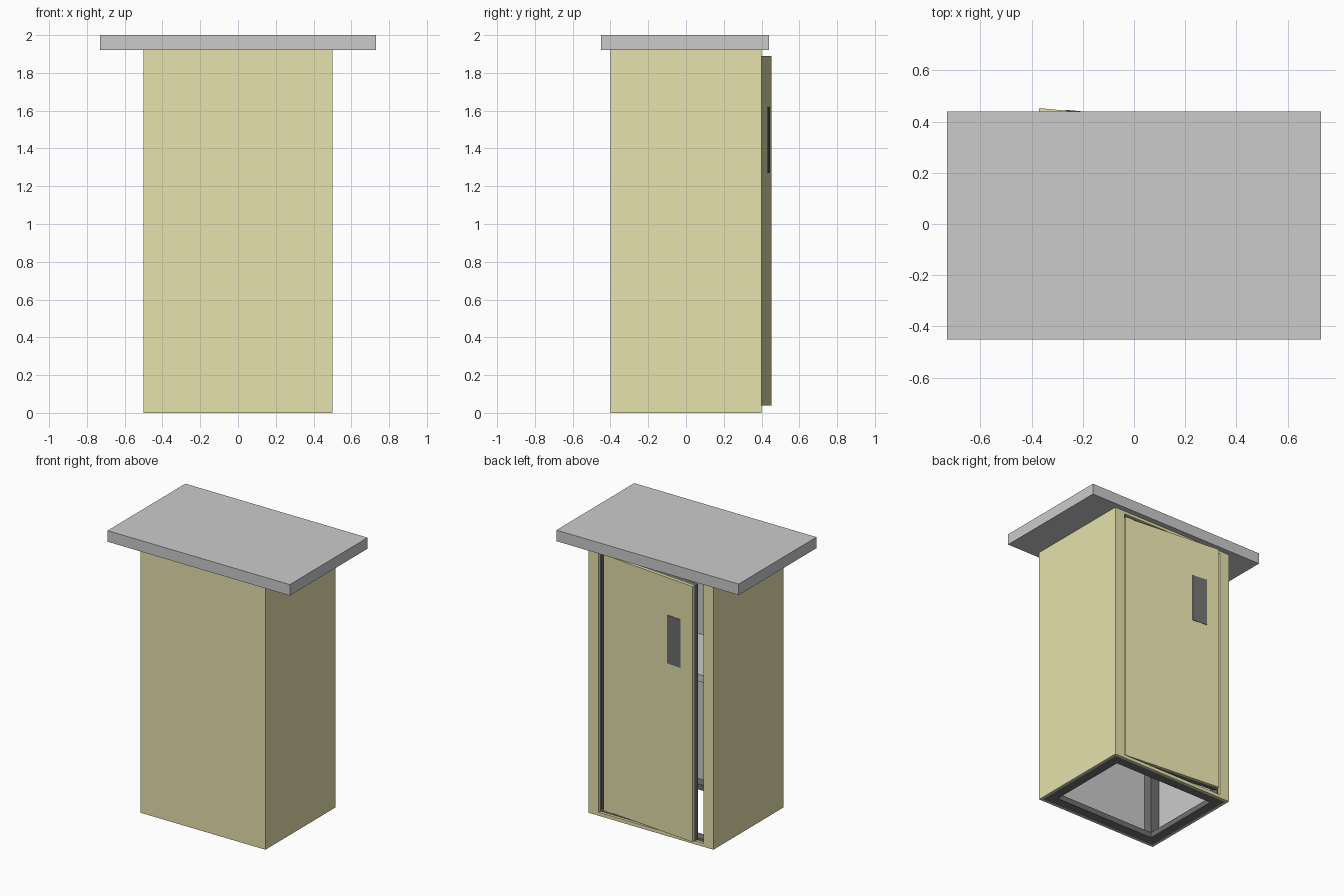
import bpy, math
from mathutils import Matrix

if "Cube" in bpy.data.objects:
    bpy.data.objects.remove(bpy.data.objects["Cube"])


def material(name, rgb):
    m = bpy.data.materials.new(name)
    m.diffuse_color = (*rgb, 1)
    m.use_nodes = True
    m.node_tree.nodes["Principled BSDF"].inputs["Base Color"].default_value = m.diffuse_color
    return m


YELLOW = material("yellow_paint", (0.80, 0.76, 0.42))
DARK = material("dark_metal", (0.16, 0.16, 0.16))


def box(name, x, y, z, mat=None):
    """Axis-aligned box from (min, max) pairs."""
    bpy.ops.mesh.primitive_cube_add(size=1)
    o = bpy.context.object
    o.name = name
    lo, hi = zip(x, y, z)
    size = [b - a for a, b in zip(lo, hi)]
    mid = [(a + b) / 2 for a, b in zip(lo, hi)]
    o.data.transform(Matrix.Translation(mid) @ Matrix.Diagonal((*size, 1)))
    if mat:
        o.data.materials.append(mat)
    return o


W, D, H = 0.5, 0.4, 1.92      # half width, half depth, wall height
S, I = 0.01, 0.02             # outer skin depth, liner depth
T = 0.09                      # inner edge of the tube frame


def span(sign, a, b):
    return tuple(sorted((sign * a, sign * b)))


# roof slab
box("roof", (-0.73, 0.73), (-0.45, 0.44), (H, 2.0))

# front wall and its liner
box("front_wall", (-W, W), (-D, -D + S), (0, H), YELLOW)
box("front_liner", (-W + S, W - S), (-D + S, -D + I), (0, H))

# side walls, liners and corner posts
for s, side in ((-1, "left"), (1, "right")):
    box(side + "_wall", span(s, W - S, W), (-D + S, D - S), (0, H), YELLOW)
    box(side + "_liner", span(s, W - I, W - S), (-D + I, D - I), (0, H))
    for t, end in ((-1, "front"), (1, "back")):
        box(f"{end}_{side}_post", span(s, W - I, W - T),
            span(t, D - I, D - T), (0.03, H - 0.03), DARK)
    # back wall strip beside the doorway
    box(side + "_door_surround", span(s, 0.42, W), (D - I, D), (0, H), YELLOW)

# back wall strips above and below the doorway
box("door_header", (-0.42, 0.42), (D - I, D), (1.90, H), YELLOW)
box("door_sill", (-0.42, 0.42), (D - I, D), (0, 0.025), YELLOW)

# bottom and top tube rings
for label, z in (("bottom", (0, 0.04)), ("top", (H - 0.03, H))):
    for s, side in ((-1, "left"), (1, "right")):
        box(f"{label}_{side}_rail", span(s, W - I, W - T), (-D + I, D - I), z, DARK)
    for t, end in ((-1, "front"), (1, "back")):
        box(f"{label}_{end}_rail", (-W + T, W - T), span(t, D - I, D - T), z, DARK)

# inside shelf against the front wall
box("shelf", (-W + I, W - I), (-D + I, 0.14), (1.04, 1.09))

# door, built around its hinge corner and swung slightly open
L = 0.768
z0, z1 = 0.04, 1.89
door = [
    box("door_panel", (-L, 0), (-0.018, 0), (z0, z1), YELLOW),
    box("door_hinge_stile", (-0.06, 0), (-0.055, -0.018), (z0, z1), DARK),
    box("door_latch_stile", (-L, -L + 0.06), (-0.055, -0.018), (z0, z1), DARK),
    box("door_top_rail", (-L + 0.06, -0.06), (-0.055, -0.018), (z1 - 0.06, z1), DARK),
    box("door_bottom_rail", (-L + 0.06, -0.06), (-0.055, -0.018), (z0, z0 + 0.06), DARK),
    box("door_window", (-0.665, -0.55), (-0.022, 0.003), (1.27, 1.62), DARK),
]
for part in door:
    part.data.transform(Matrix.Translation((0.395, 0.38, 0)) @
                        Matrix.Rotation(math.radians(-5.4), 4, "Z"))
